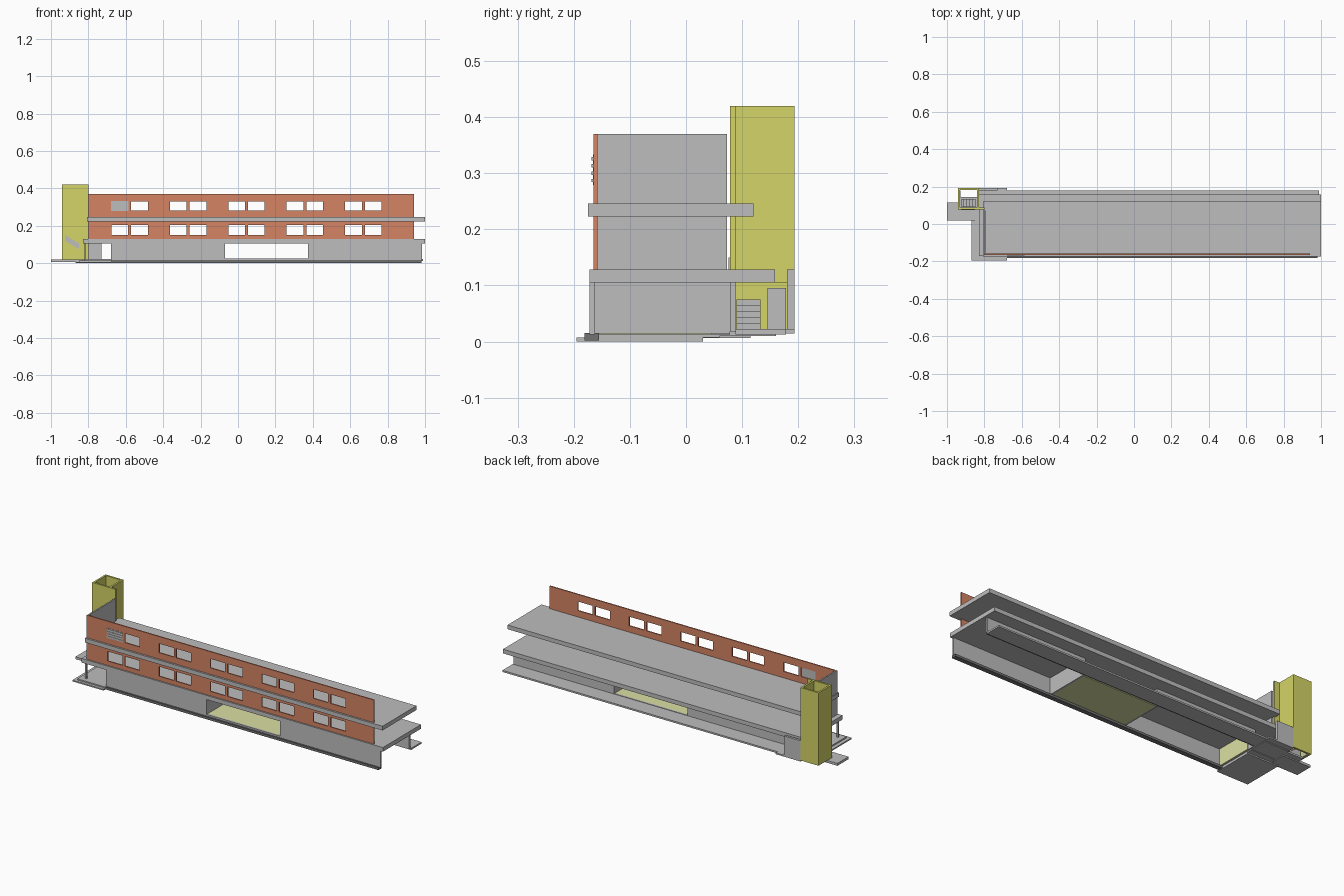
import bpy, bmesh

if "Cube" in bpy.data.objects:
    bpy.data.objects.remove(bpy.data.objects["Cube"])

def material(name, r, g, b):
    m = bpy.data.materials.new(name)
    m.diffuse_color = (r, g, b, 1)
    m.use_nodes = True
    m.node_tree.nodes["Principled BSDF"].inputs["Base Color"].default_value = m.diffuse_color
    return m

GREY = material("concrete_grey", .515, .515, .515)
DARK = material("dark_grey", .17, .17, .17)
BRICK = material("brick_orange", .66, .23, .13)
YELLOW = material("tower_yellow", .66, .66, .14)
PALE = material("pale_yellow", .71, .75, .37)

def finish(name, bm, mat):
    bmesh.ops.recalc_face_normals(bm, faces=bm.faces)
    me = bpy.data.meshes.new(name)
    bm.to_mesh(me)
    bm.free()
    ob = bpy.data.objects.new(name, me)
    bpy.context.collection.objects.link(ob)
    me.materials.append(mat)
    return ob

def box(name, x0, x1, y0, y1, z0, z1, mat=GREY):
    bm = bmesh.new()
    bmesh.ops.create_cube(bm, size=1)
    for v in bm.verts:
        v.co = (x1 if v.co.x > 0 else x0,
                y1 if v.co.y > 0 else y0,
                z1 if v.co.z > 0 else z0)
    return finish(name, bm, mat)

def prism(name, profile, y0, y1, mat):
    """Extrude an xz profile along y."""
    bm = bmesh.new()
    f = bm.faces.new([bm.verts.new((x, y0, z)) for x, z in profile])
    r = bmesh.ops.extrude_face_region(bm, geom=[f])
    for v in r["geom"]:
        if isinstance(v, bmesh.types.BMVert):
            v.co.y = y1
    return finish(name, bm, mat)

def wall(name, x0, x1, z0, z1, y0, y1, holes, mat):
    """Wall along x with rectangular holes (hx0, hx1, hz0, hz1)."""
    xs = sorted({x0, x1, *[h[0] for h in holes], *[h[1] for h in holes]})
    zs = sorted({z0, z1, *[h[2] for h in holes], *[h[3] for h in holes]})
    bm = bmesh.new()
    for a, b in zip(xs, xs[1:]):
        for c, d in zip(zs, zs[1:]):
            mx, mz = (a + b) / 2, (c + d) / 2
            if not any(h[0] < mx < h[1] and h[2] < mz < h[3] for h in holes):
                bm.faces.new([bm.verts.new((x, y0, z)) for x, z in
                              ((a, c), (b, c), (b, d), (a, d))])
    bmesh.ops.remove_doubles(bm, verts=bm.verts, dist=1e-5)
    r = bmesh.ops.extrude_face_region(bm, geom=bm.faces[:])
    for v in r["geom"]:
        if isinstance(v, bmesh.types.BMVert):
            v.co.y = y1
    return finish(name, bm, mat)

# Floor slabs
box("lower_slab", -.83, 1, -.172, .159, .105, .128)
box("upper_slab", -.807, 1, -.175, .12, .223, .246)

# Brick front with five window pairs on two storeys
windows = []
for i in range(5):
    for dx in (0, .105):
        x = -.677 + .3125 * i + dx
        windows += [(x, x + .09, .152, .205), (x, x + .09, .281, .331)]
wall("brick_front", -.8, .94, .128, .37, -.165, -.158, windows, BRICK)
box("upper_end_wall", -.803, -.795, -.165, .073, .128, .37)

# Louvre over the first upper window
box("louvre_panel", -.68, -.585, -.166, -.162, .279, .333)
for i in range(4):
    z = .284 + i * .013
    box("louvre_slat", -.68, -.585, -.168, -.164, z, z + .006)

# Ground floor walls with the through passage
gap = (-.07, .375, .024, .105)
wall("ground_front_wall", -.68, .985, .013, .105, -.172, -.162, [gap], GREY)
wall("ground_back_wall", -.68, .985, .018, .105, .078, .088, [gap], GREY)
box("passage_floor", -.07, .375, -.162, .078, .014, .024, PALE)
for x in (-.08, .375):
    box("passage_side_wall", x, x + .01, -.162, .078, .014, .105)
box("ground_end_wall", -.68, -.672, -.162, .078, .013, .105)
box("end_wall_lining", -.672, -.668, -.162, .045, .013, .105, PALE)

# Kerb, rear walk and entrance plates
box("front_kerb", -.68, .98, -.181, -.155, .002, .015, DARK)
box("rear_walk", -.68, .99, .088, .178, .013, .022)
box("entrance_step_low", -.87, -.68, -.195, .03, 0, .007)
box("entrance_step_mid", -.85, -.68, -.18, .06, .007, .014)
box("entrance_floor", -.83, -.68, .053, .16, .010, .022)
box("entrance_rear_edge", -.83, -.68, .16, .193, .014, .022)
box("side_plate", -1, -.83, .018, .115, .006, .019)

# Entrance posts and rear screen wall
for y in (-.155, .02):
    box("entrance_post", -.822, -.812, y, y + .01, .012, .105)
box("rear_screen_wall", -.83, -.73, .18, .193, .022, .128)

# Hollow stair tower
T = .42
box("tower_front", -.94, -.8, .078, .088, .02, T, YELLOW)
box("tower_back", -.94, -.83, .183, .193, .02, T, YELLOW)
box("tower_left", -.94, -.93, .088, .183, .02, T, YELLOW)
box("tower_right", -.84, -.83, .088, .183, .105, T, YELLOW)
box("tower_inner_door", -.93, -.927, .145, .178, .022, .095)
prism("slanted_window", [(-.925, .12), (-.925, .15), (-.85, .105), (-.85, .075)],
      .076, .079, GREY)

# Stairs inside the tower
box("stair_landing", -.93, -.83, .088, .145, .012, .022)
for i in range(5):
    x = -.848 - i * .015
    box("stair_step", x - .015, x, .09, .133, .022, .033 + i * .0105)
